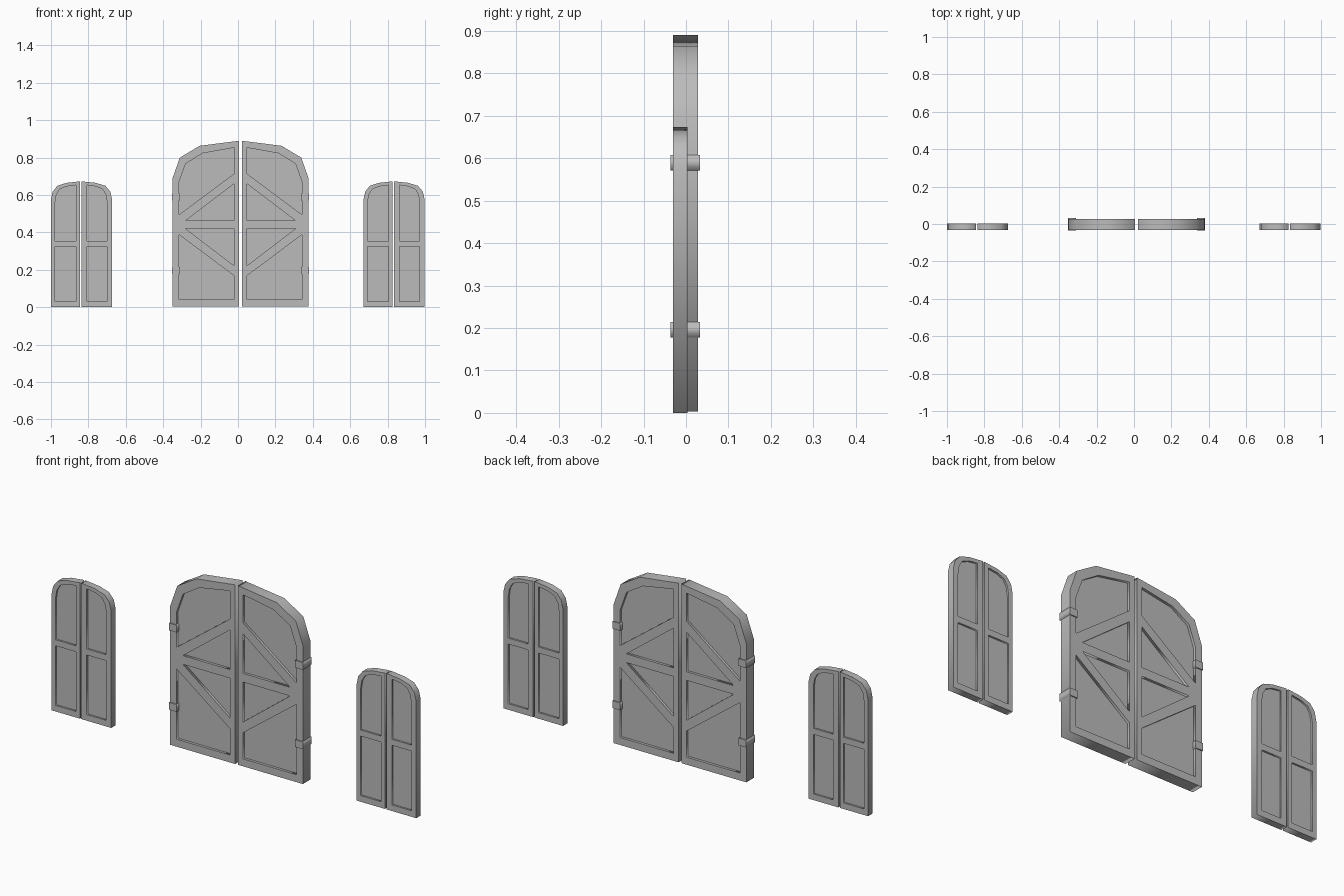
import bpy
import math

if "Cube" in bpy.data.objects:
    bpy.data.objects.remove(bpy.data.objects["Cube"])

grey = bpy.data.materials.new("plain grey")
grey.diffuse_color = (0.5, 0.5, 0.5, 1)
grey.use_nodes = True
grey.node_tree.nodes["Principled BSDF"].inputs["Base Color"].default_value = grey.diffuse_color


def slab(name, loops, y0, y1):
    """Extrude an x-z outline (later loops are holes) between two depths."""
    cu = bpy.data.curves.new(name, 'CURVE')
    cu.dimensions = '2D'
    cu.fill_mode = 'BOTH'
    cu.extrude = (y1 - y0) / 2
    for pts in loops:
        sp = cu.splines.new('POLY')
        sp.points.add(len(pts) - 1)
        for p, (x, z) in zip(sp.points, pts):
            p.co = (x, z, 0, 1)
        sp.use_cyclic_u = True
    ob = bpy.data.objects.new(name, cu)
    bpy.context.collection.objects.link(ob)
    ob.rotation_euler = (math.pi / 2, 0, 0)
    ob.location.y = (y0 + y1) / 2
    bpy.ops.object.select_all(action='DESELECT')
    ob.select_set(True)
    bpy.context.view_layer.objects.active = ob
    bpy.ops.object.convert(target='MESH')
    ob = bpy.context.object
    ob.data.materials.clear()
    ob.data.materials.append(grey)
    return ob


def shrink(pts, f):
    xs, zs = zip(*pts)
    cx, cz = (min(xs) + max(xs)) / 2, (min(zs) + max(zs)) / 2
    return [(cx + (x - cx) * f, cz + (z - cz) * f) for x, z in pts]


def leaf(name, outline, holes, y0, y1, recess):
    """Pierced frame with a thinner board filling its openings."""
    slab(name + "_frame", [outline] + holes, y0, y1)
    slab(name + "_board", [shrink(outline, 0.97)], y0 + recess, y1 - recess)


# Large double door: right leaf, then mirrored about its middle line
MID = 0.0135
door = [(0.021, 0.003), (0.377, 0.003), (0.377, 0.69), (0.338, 0.80),
        (0.233, 0.863), (0.021, 0.89)]
openings = [
    [(0.048, 0.714), (0.342, 0.495), (0.342, 0.67), (0.307, 0.767),
     (0.217, 0.823), (0.048, 0.853)],
    [(0.048, 0.463), (0.307, 0.463), (0.048, 0.66)],
    [(0.048, 0.222), (0.307, 0.42), (0.048, 0.42)],
    [(0.048, 0.04), (0.342, 0.04), (0.342, 0.388), (0.048, 0.168)],
]
for side, s in (("right", 1), ("left", -1)):
    def place(pts):
        return [(MID + s * (x - MID), z) for x, z in pts]
    leaf(side + "_door", place(door), [place(h) for h in openings],
         -0.031, 0.028, 0.013)
    # Hinge clasps wrapped around the outer edge
    for level, z in (("lower", 0.178), ("upper", 0.571)):
        clasp = [(0.338, z), (0.38, z), (0.38, z + 0.036), (0.338, z + 0.036)]
        slab(f"{side}_{level}_hinge", [place(clasp)], -0.036, 0.033)


def arch(outer, inner, bottom, spring, top):
    """Half-arched outline from the outer edge to the inner edge."""
    w, h = inner - outer, top - spring
    steps = [(0, 0), (0.06, 0.44), (0.22, 0.76), (0.54, 0.92), (1, 1)]
    return ([(inner, bottom), (outer, bottom)]
            + [(outer + w * a, spring + h * b) for a, b in steps])


# Two pairs of arched shutters
for group, dx in (("left", 0), ("right", 1.671)):
    for side, o, i, po, pi in (("left", -1.0, -0.845, -0.978, -0.866),
                               ("right", -0.673, -0.837, -0.70, -0.807)):
        o, i, po, pi = (v + dx for v in (o, i, po, pi))
        holes = [arch(po, pi, 0.355, 0.56, 0.653),
                 [(po, 0.03), (pi, 0.03), (pi, 0.325), (po, 0.325)]]
        leaf(f"{group}_window_{side}_shutter", arch(o, i, 0, 0.575, 0.673),
             holes, -0.031, 0.004, 0.009)
